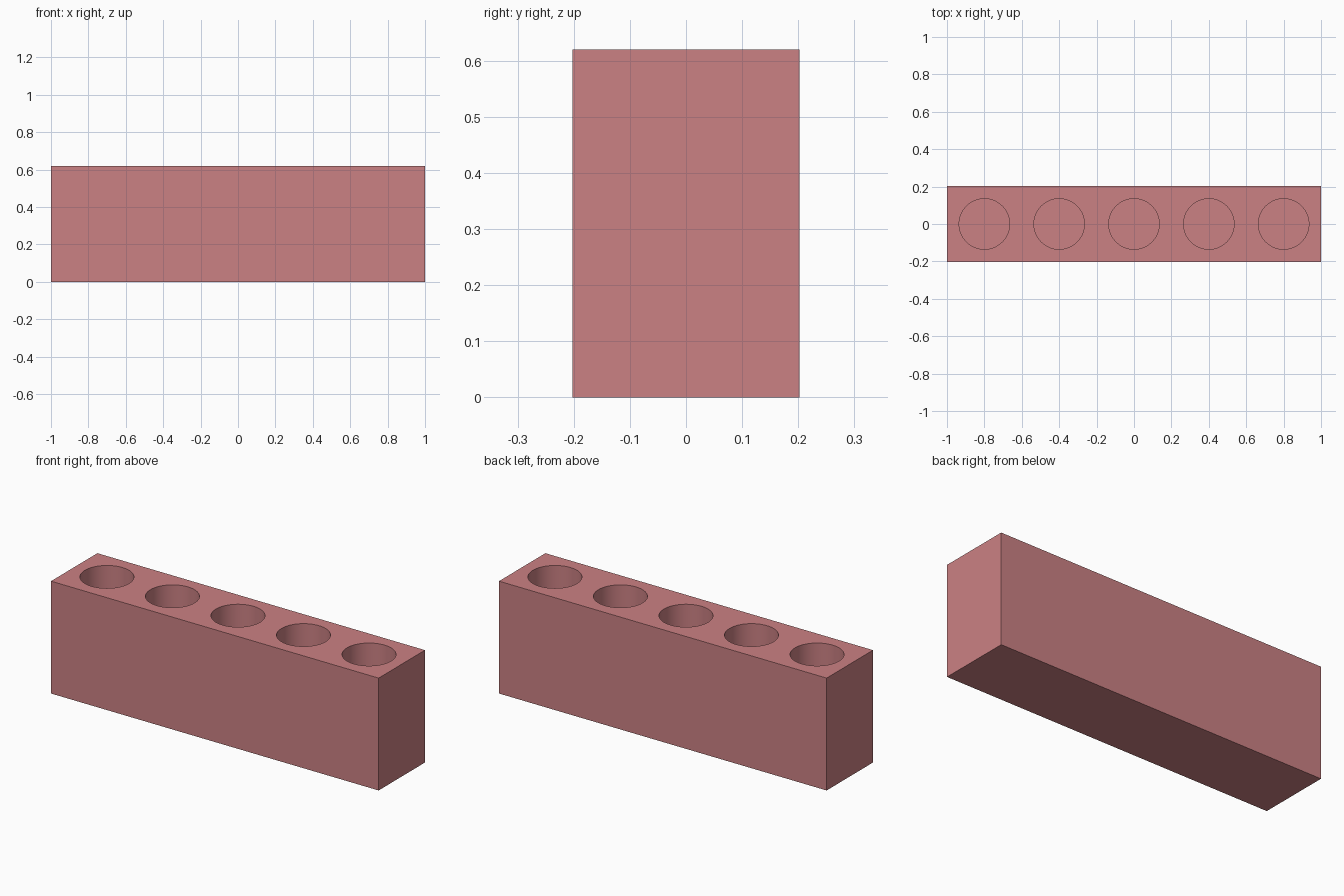
import bpy

if "Cube" in bpy.data.objects:
    bpy.data.objects.remove(bpy.data.objects["Cube"])

LENGTH, WIDTH, HEIGHT = 2.0, 0.404, 0.62
HOLE_RADIUS, HOLE_DEPTH, SPACING = 0.135, 0.52, 0.4

# Solid block
bpy.ops.mesh.primitive_cube_add(size=1, location=(0, 0, HEIGHT / 2))
block = bpy.context.object
block.name = "rack_block"
block.scale = (LENGTH, WIDTH, HEIGHT)
bpy.ops.object.transform_apply(location=True, rotation=False, scale=True)

mat = bpy.data.materials.new("dusty_red")
mat.diffuse_color = (0.6, 0.22, 0.23, 1)
mat.use_nodes = True
mat.node_tree.nodes["Principled BSDF"].inputs["Base Color"].default_value = mat.diffuse_color
block.data.materials.append(mat)

# Row of blind round holes, open at the top
cutter_height = HOLE_DEPTH + 0.1
for i in range(5):
    bpy.ops.mesh.primitive_cylinder_add(
        vertices=64, radius=HOLE_RADIUS, depth=cutter_height,
        location=((i - 2) * SPACING, 0, HEIGHT - HOLE_DEPTH + cutter_height / 2))
    cutter = bpy.context.object
    cutter.name = f"hole_cutter_{i + 1}"
    cutter.hide_render = True
    cutter.data.materials.append(mat)

    cut = block.modifiers.new(f"hole_{i + 1}", 'BOOLEAN')
    cut.operation = 'DIFFERENCE'
    cut.solver = 'EXACT'
    cut.object = cutter
    bpy.context.view_layer.objects.active = block
    bpy.ops.object.modifier_apply(modifier=cut.name)
    bpy.data.objects.remove(cutter, do_unlink=True)

# Smooth hole walls, sharp rims and block edges
bpy.ops.object.select_all(action='DESELECT')
block.select_set(True)
bpy.context.view_layer.objects.active = block
bpy.ops.object.shade_smooth_by_angle()
